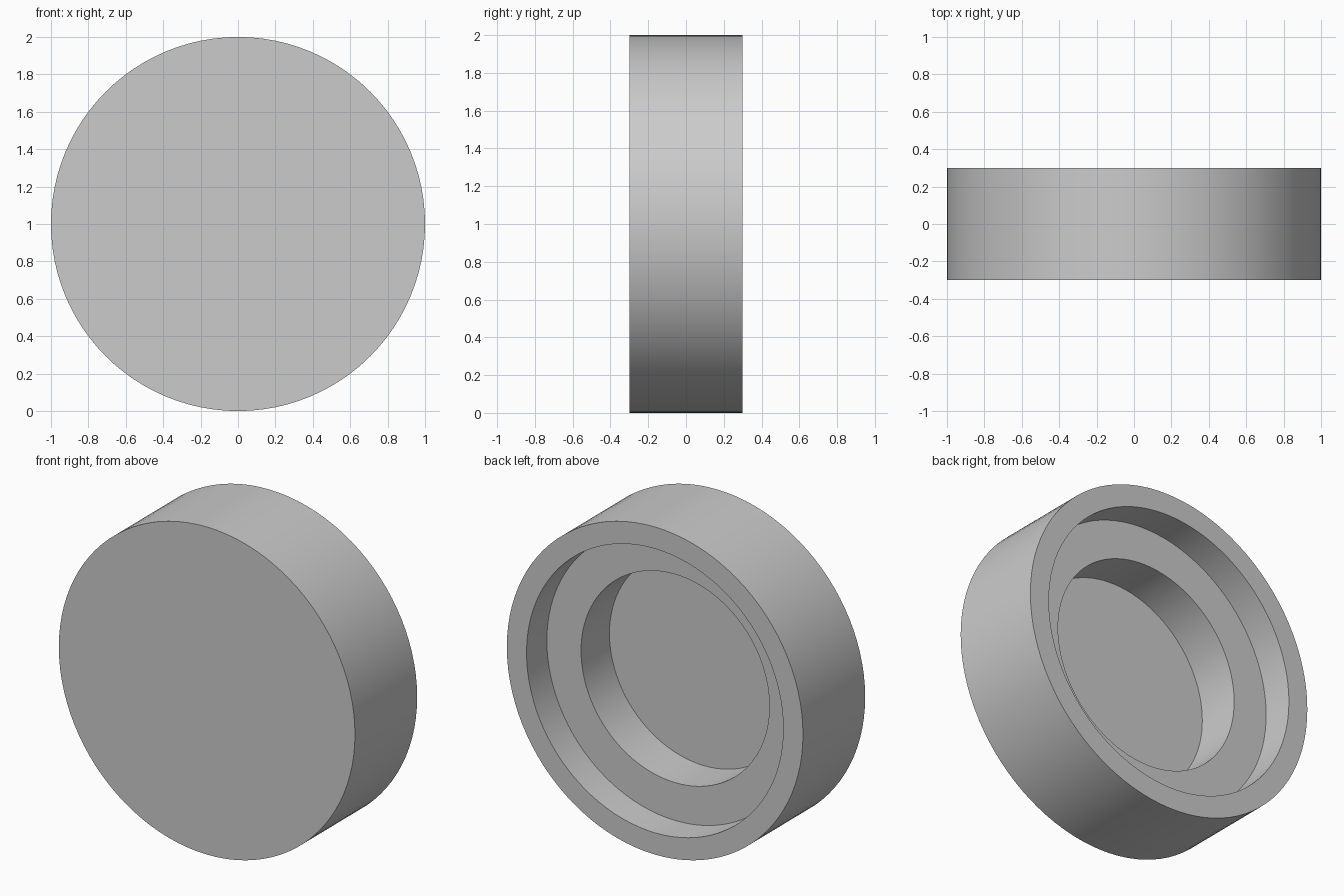
import bpy
import bmesh
import math
from mathutils import Matrix, Vector

cube = bpy.data.objects.get("Cube")
if cube:
    bpy.data.objects.remove(cube, do_unlink=True)

SIDES = 96
CENTRE = Vector((0, 0, 1))

grey = bpy.data.materials.new("plain_grey")
grey.use_nodes = True
colour = (0.6, 0.6, 0.6, 1)
grey.diffuse_color = colour
grey.node_tree.nodes["Principled BSDF"].inputs["Base Color"].default_value = colour

# Half section as (radius, y): flat front, outer wall, rim, step, inner well
profile = [(1.0, -0.3), (1.0, 0.3), (0.867, 0.3), (0.867, 0.104),
           (0.636, 0.104), (0.636, -0.17)]

bm = bmesh.new()
rings = []
for radius, y in profile:
    ring = []
    for i in range(SIDES):
        a = math.tau * i / SIDES
        ring.append(bm.verts.new(CENTRE + Vector((radius * math.cos(a), y, radius * math.sin(a)))))
    rings.append(ring)

# Walls and steps between neighbouring rings
for low, high in zip(rings, rings[1:]):
    for i in range(SIDES):
        j = (i + 1) % SIDES
        bm.faces.new((low[i], low[j], high[j], high[i]))

# Flat front disc and well floor
bm.faces.new(rings[0])
bm.faces.new(rings[-1])
bmesh.ops.recalc_face_normals(bm, faces=bm.faces)

mesh = bpy.data.meshes.new("stepped_cap")
bm.to_mesh(mesh)
bm.free()
mesh.materials.append(grey)
cap = bpy.data.objects.new("stepped_cap", mesh)
bpy.context.collection.objects.link(cap)

# Smooth walls, crisp rims
bpy.ops.object.select_all(action='DESELECT')
cap.select_set(True)
bpy.context.view_layer.objects.active = cap
bpy.ops.object.shade_smooth_by_angle(angle=math.radians(30))
